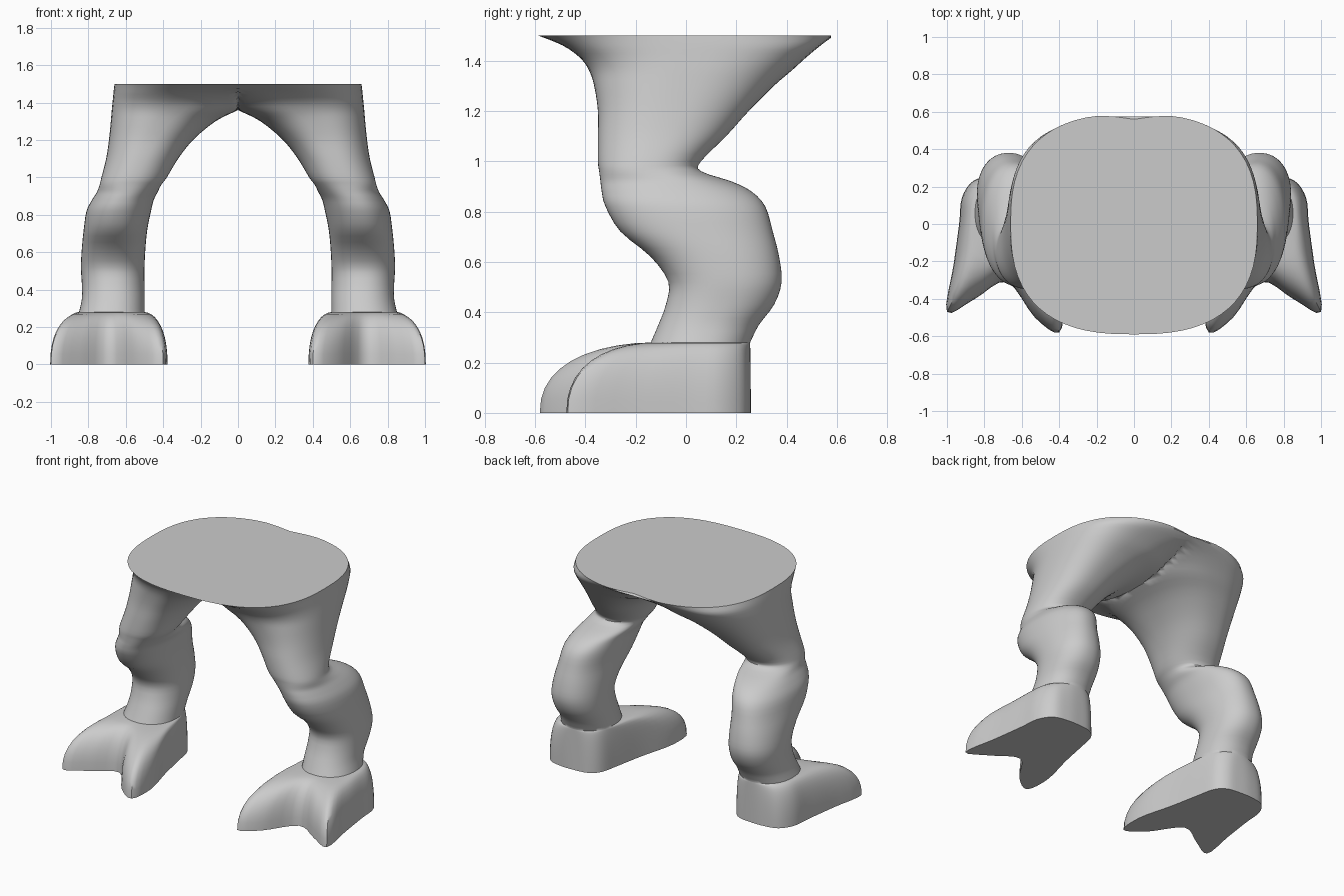
import bpy, bmesh, math

SIDES = 64

cube = bpy.data.objects.get("Cube")
if cube:
    bpy.data.objects.remove(cube, do_unlink=True)

skin = bpy.data.materials.new("plain_grey")
skin.use_nodes = True
grey = (0.6, 0.6, 0.6, 1)
skin.diffuse_color = grey
skin.node_tree.nodes["Principled BSDF"].inputs["Base Color"].default_value = grey


def spline(points, steps, closed=False):
    """Catmull-Rom curve through tuples of any length."""
    count = len(points)

    def get(i):
        return points[i % count] if closed else points[max(0, min(count - 1, i))]

    result = []
    for i in range(count if closed else count - 1):
        for s in range(steps):
            t = s / steps
            result.append(tuple(
                b + 0.5 * t * (c - a + t * (2*a - 5*b + 4*c - d + t * (3*(b - c) + d - a)))
                for a, b, c, d in zip(get(i - 1), get(i), get(i + 1), get(i + 2))))
    if not closed:
        result.append(points[-1])
    return result


def leg_ring(z, inner, outer, front, back):
    """Rounded section of the leg, cut off at the middle plane."""
    power = 2 / (2.2 + 0.4 * max(0, z - 1) * 2)
    ring = []
    for i in range(SIDES):
        angle = math.tau * i / SIDES
        c, s = math.cos(angle), math.sin(angle)
        x = (inner + outer) / 2 + (outer - inner) / 2 * math.copysign(abs(c) ** power, c)
        y = (front + back) / 2 + (back - front) / 2 * math.copysign(abs(s) ** power, s)
        ring.append((max(0.0, x), y, z))
    return ring


# Leg sections from ankle to waist: height, inner x, outer x, front y, back y
sections = [
    (.28, .5, .85, -.14, .255),
    (.35, .5, .835, -.11, .29),
    (.43, .5, .835, -.08, .35),
    (.52, .5, .84, -.07, .38),
    (.62, .495, .835, -.14, .37),
    (.72, .485, .825, -.26, .345),
    (.82, .465, .81, -.32, .315),
    (.88, .45, .78, -.335, .26),
    (.92, .43, .755, -.34, .18),
    (.96, .41, .74, -.345, .06),
    (1, .38, .73, -.35, .06),
    (1.1, .32, .705, -.35, .16),
    (1.2, .24, .69, -.35, .25),
    (1.3, .12, .68, -.365, .35),
    (1.36, 0, .675, -.385, .42),
    (1.41, -.08, .67, -.42, .475),
    (1.46, -.24, .665, -.49, .535),
    (1.5, -.66, .66, -.59, .59),
]
leg_rings = [leg_ring(*row) for row in spline(sections, 3)]

# Slight dip in the back of the waist rim
leg_rings[-1] = [(x, y - .03 * math.exp(-(x / .12) ** 2) if y > 0 else y, z)
                 for x, y, z in leg_rings[-1]]

# Sole outline with two spread toes, starting at the outer side
sole = [(.935, 0), (.92, .14), (.86, .23), (.76, .255),
        (.66, .255), (.57, .24), (.51, .18), (.48, .05),
        (.44, -.15), (.38, -.4), (.4, -.58), (.53, -.5),
        (.68, -.31), (.85, -.4), (1, -.47), (.965, -.22)]
outline = spline(sole, SIDES // len(sole), closed=True)

# Foot: the sole domes up into the ankle
ankle = leg_rings[0]
foot_rings = []
LAYERS = 10
for k in range(LAYERS):
    angle = math.pi / 2 * k / LAYERS
    spread = math.cos(angle) ** 0.87
    height = .28 * math.sin(angle) ** 0.87
    foot_rings.append([(a[0] + (p[0] - a[0]) * spread,
                        a[1] + (p[1] - a[1]) * spread, height)
                       for a, p in zip(ankle, outline)])

# Skin all rings into one closed half
bm = bmesh.new()
rings = [[bm.verts.new(co) for co in ring] for ring in foot_rings + leg_rings]
for low, high in zip(rings, rings[1:]):
    for i in range(SIDES):
        j = (i + 1) % SIDES
        bm.faces.new((low[i], low[j], high[j], high[i]))
bm.faces.new(reversed(rings[0]))
bm.faces.new(rings[-1])
bmesh.ops.recalc_face_normals(bm, faces=bm.faces)

# Open the half along the middle plane so both sides join
middle = [f for f in bm.faces if all(v.co.x < 0.00001 for v in f.verts)]
bmesh.ops.delete(bm, geom=middle, context='FACES')

mesh = bpy.data.meshes.new("legs")
bm.to_mesh(mesh)
bm.free()
mesh.materials.append(skin)
legs = bpy.data.objects.new("legs", mesh)
bpy.context.collection.objects.link(legs)

mirror = legs.modifiers.new("other_side", 'MIRROR')
mirror.use_clip = True

bpy.context.view_layer.objects.active = legs
legs.select_set(True)
bpy.ops.object.shade_smooth_by_angle(angle=math.radians(50))
